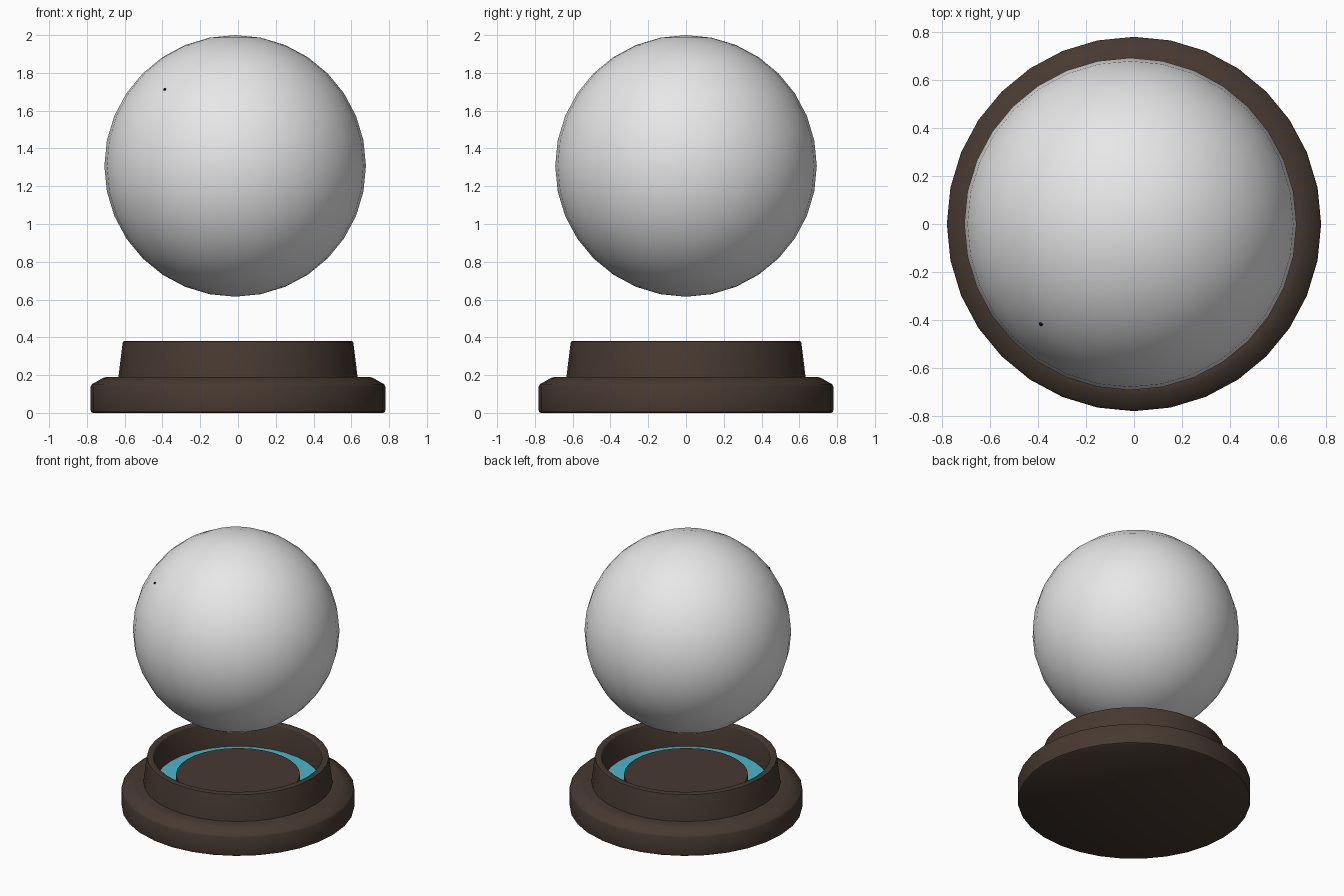
import bpy, bmesh, math
from mathutils import Vector

if "Cube" in bpy.data.objects:
    bpy.data.objects.remove(bpy.data.objects["Cube"])

SEGMENTS = 32


def material(name, rgb):
    m = bpy.data.materials.new(name)
    m.diffuse_color = (*rgb, 1.0)
    m.use_nodes = True
    m.node_tree.nodes["Principled BSDF"].inputs["Base Color"].default_value = m.diffuse_color
    return m


brown = material("dark brown", (0.063, 0.041, 0.030))
cyan = material("cyan glow", (0.068, 0.47, 0.59))
grey = material("light grey", (0.8, 0.8, 0.8))
black = material("near black", (0.01, 0.01, 0.01))


def smooth(obj, degrees):
    bpy.ops.object.select_all(action='DESELECT')
    obj.select_set(True)
    bpy.context.view_layer.objects.active = obj
    bpy.ops.object.shade_smooth_by_angle(angle=math.radians(degrees))


def lathe(name, profile, mat):
    """Revolve (radius, z) points about z; open ends are capped with a disc."""
    bm = bmesh.new()
    rings = []
    for r, z in profile:
        rings.append([bm.verts.new((r * math.cos(2 * math.pi * i / SEGMENTS),
                                    r * math.sin(2 * math.pi * i / SEGMENTS), z))
                      for i in range(SEGMENTS)])
    for a, b in zip(rings, rings[1:]):
        for i in range(SEGMENTS):
            j = (i + 1) % SEGMENTS
            bm.faces.new((a[i], a[j], b[j], b[i]))
    bm.faces.new(rings[0][::-1])
    bm.faces.new(rings[-1])
    mesh = bpy.data.meshes.new(name)
    bm.to_mesh(mesh)
    bm.free()
    mesh.materials.append(mat)
    obj = bpy.data.objects.new(name, mesh)
    bpy.context.collection.objects.link(obj)
    smooth(obj, 40)
    return obj


# Stepped pedestal with a raised, hollow rim
lathe("pedestal", [
    (0.770, 0.0), (0.778, 0.006), (0.78, 0.015), (0.78, 0.140), (0.773, 0.152),
    (0.715, 0.185), (0.695, 0.19), (0.633, 0.19),
    (0.611, 0.370), (0.609, 0.377), (0.602, 0.38),
    (0.572, 0.38), (0.567, 0.377), (0.564, 0.370), (0.552, 0.185),
], brown)

# Glowing floor inside the rim, with a raised plate in the middle
lathe("glow_ring", [(0.551, 0.186), (0.551, 0.194)], cyan)
lathe("centre_plate", [(0.415, 0.19), (0.415, 0.245)], brown)

# Floating globe
centre = Vector((-0.015, 0.0, 1.3075))
radius = 0.6925
bpy.ops.mesh.primitive_uv_sphere_add(segments=32, ring_count=16,
                                     radius=radius, location=centre)
globe = bpy.context.object
globe.name = "globe"
globe.data.materials.append(grey)
smooth(globe, 60)

# Tiny dark speck on the globe's upper front left
direction = Vector((-0.375, -0.42, 0.4075)).normalized()
bpy.ops.mesh.primitive_ico_sphere_add(subdivisions=2, radius=0.008,
                                      location=centre + direction * (radius - 0.002))
speck = bpy.context.object
speck.name = "speck"
speck.data.materials.append(black)
